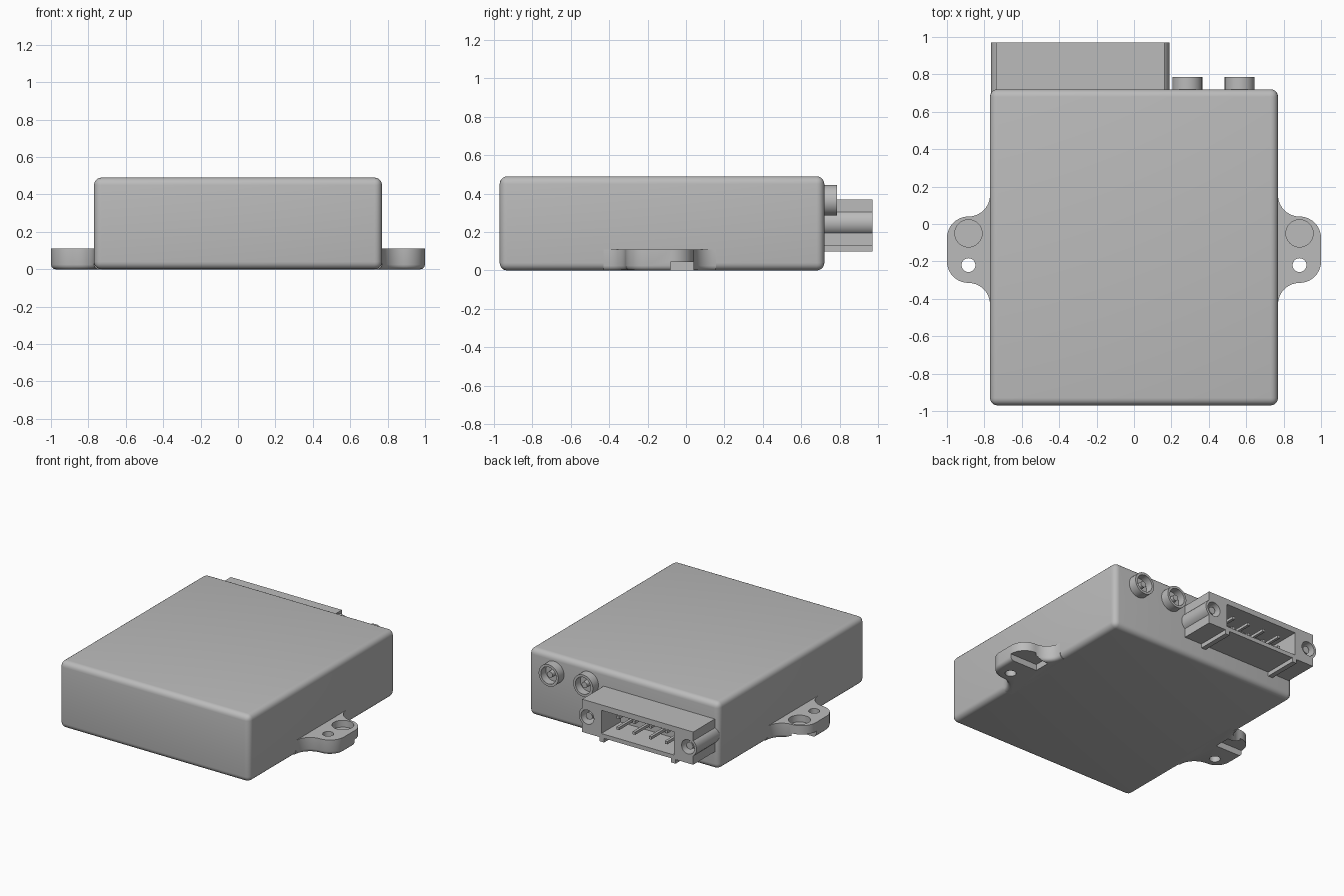
import bpy, bmesh
from math import sin, cos, pi, radians
from mathutils import Matrix

if "Cube" in bpy.data.objects:
    bpy.data.objects.remove(bpy.data.objects["Cube"])

# Single flat material
grey = bpy.data.materials.new("plain_grey")
grey.use_nodes = True
COLOUR = (0.5, 0.5, 0.5, 1)
grey.diffuse_color = COLOUR
grey.node_tree.nodes["Principled BSDF"].inputs["Base Color"].default_value = COLOUR


def finish(name, bm, smooth=True):
    bmesh.ops.recalc_face_normals(bm, faces=bm.faces)
    mesh = bpy.data.meshes.new(name)
    bm.to_mesh(mesh)
    bm.free()
    mesh.materials.append(grey)
    obj = bpy.data.objects.new(name, mesh)
    bpy.context.collection.objects.link(obj)
    if smooth:
        activate(obj)
        bpy.ops.object.shade_smooth_by_angle(angle=radians(35))
    return obj


def activate(obj):
    bpy.ops.object.select_all(action='DESELECT')
    obj.select_set(True)
    bpy.context.view_layer.objects.active = obj


def box(name, x, y, z, bevel=0):
    bm = bmesh.new()
    bmesh.ops.create_cube(bm, size=1)
    for v in bm.verts:
        for i, (lo, hi) in enumerate((x, y, z)):
            v.co[i] = lo if v.co[i] < 0 else hi
    if bevel:
        bmesh.ops.bevel(bm, geom=bm.edges[:], offset=bevel, segments=5,
                        profile=0.5, affect='EDGES')
    return finish(name, bm)


def cylinder(name, centre, radius, depth, along_y=False):
    bm = bmesh.new()
    bmesh.ops.create_cone(bm, cap_ends=True, segments=32, radius1=radius,
                          radius2=radius, depth=depth)
    if along_y:
        bmesh.ops.rotate(bm, verts=bm.verts, matrix=Matrix.Rotation(pi / 2, 3, 'X'))
    bmesh.ops.translate(bm, verts=bm.verts, vec=centre)
    return finish(name, bm)


def lathe_y(name, x, z, profile):
    """Turn (radius, y) points around a line parallel to y."""
    bm = bmesh.new()
    pts = [bm.verts.new((x + r, y, z)) for r, y in profile]
    edges = [bm.edges.new(pair) for pair in zip(pts, pts[1:])]
    bmesh.ops.spin(bm, geom=pts + edges, cent=(x, 0, z), axis=(0, 1, 0),
                   angle=2 * pi, steps=32)
    bmesh.ops.remove_doubles(bm, verts=bm.verts, dist=0.0005)
    return finish(name, bm)


def cut(obj, cutters):
    for cutter in cutters:
        mod = obj.modifiers.new("cut", 'BOOLEAN')
        mod.operation = 'DIFFERENCE'
        mod.solver = 'EXACT'
        mod.object = cutter
        activate(obj)
        bpy.ops.object.modifier_apply(modifier=mod.name)
        bpy.data.objects.remove(cutter)
    activate(obj)
    bpy.ops.object.shade_smooth_by_angle(angle=radians(35))


# Main housing
box("housing", (-0.77, 0.77), (-0.97, 0.72), (0, 0.49), bevel=0.04)


# Mounting ears: filleted outline, rounded lower edge, screw hole and recess
def arc(cx, cy, start, end, r=0.115, steps=10):
    angles = [radians(start + (end - start) * i / steps) for i in range(steps + 1)]
    return [(cx + r * cos(a), cy + r * sin(a)) for a in angles]


EAR_X, EAR_TOP = 0.885, 0.11
outline = ([(0.70, 0.155)] + arc(EAR_X, 0.155, 180, 270) + arc(EAR_X, -0.075, 90, 0)
           + arc(EAR_X, -0.2, 0, -90) + arc(EAR_X, -0.43, 90, 180) + [(0.70, -0.43)])
# Drop the repeated tangent points
outline = [p for i, p in enumerate(outline)
           if i == 0 or abs(p[0] - outline[i - 1][0]) + abs(p[1] - outline[i - 1][1]) > 0.001]

bm = bmesh.new()
base = bm.faces.new([bm.verts.new((x, y, 0)) for x, y in outline])
top = bmesh.ops.extrude_face_region(bm, geom=[base], use_keep_orig=True)
bmesh.ops.translate(bm, vec=(0, 0, EAR_TOP),
                    verts=[g for g in top["geom"] if isinstance(g, bmesh.types.BMVert)])
bmesh.ops.recalc_face_normals(bm, faces=bm.faces)
lower = [e for e in bm.edges if all(v.co.z < 0.001 and v.co.x > 0.75 for v in e.verts)]
bmesh.ops.bevel(bm, geom=lower, offset=0.025, segments=3, profile=0.5, affect='EDGES')
ear = finish("mounting_ears", bm)
cut(ear, [
    cylinder("hole_cutter", (EAR_X, -0.22, 0.05), 0.037, 0.4),
    cylinder("recess_cutter", (EAR_X, -0.05, 0.16), 0.073, 0.2),
    box("slot_cutter", (0.78, 1.1), (-0.08, 0.04), (-0.05, 0.045)),
])
mirror = ear.modifiers.new("mirror", 'MIRROR')
activate(ear)
bpy.ops.object.modifier_apply(modifier=mirror.name)

# Round sockets with a centre pin
for i, x in enumerate((0.285, 0.565)):
    lathe_y(f"round_socket_{i + 1}", x, 0.365,
            [(0.08, 0.70), (0.08, 0.785), (0.062, 0.785), (0.062, 0.728),
             (0.022, 0.728), (0.022, 0.77), (0, 0.77)])

# Wide connector shell with an open pin cavity
MID, HALF, BACK = -0.2875, 0.45, 0.97
TUBE_Z, TUBE_X = 0.25, 0.4075
shell = box("connector_shell", (MID - HALF, MID + HALF), (0.70, BACK), (0.13, 0.37))
cutters = [box("cavity_cutter", (MID - 0.295, MID + 0.295), (0.75, 1.1), (0.16, 0.33))]
cutters += [cylinder("tube_cutter", (MID + s * TUBE_X, 0.92, TUBE_Z), 0.068, 0.36, True)
            for s in (-1, 1)]
cut(shell, cutters)

for s, side in ((-1, "right"), (1, "left")):
    # Jack screw tubes at the connector ends
    lathe_y(f"screw_tube_{side}", MID + s * TUBE_X, TUBE_Z,
            [(0.07, 0.70), (0.07, BACK), (0.052, BACK), (0.052, 0.88),
             (0.026, 0.88), (0.026, 0.95), (0, 0.95)])
    # Rails under the connector
    x = MID + s * 0.29
    box(f"lower_rail_{side}", (x - 0.018, x + 0.018), (0.70, BACK), (0.10, 0.14))

# Two rows of contact pins
for row, z in enumerate((0.205, 0.285)):
    for col in range(4):
        x = MID + (col - 1.5) * 0.13
        box(f"contact_pin_{row + 1}_{col + 1}", (x - 0.01, x + 0.01),
            (0.74, 0.92), (z - 0.01, z + 0.01))
